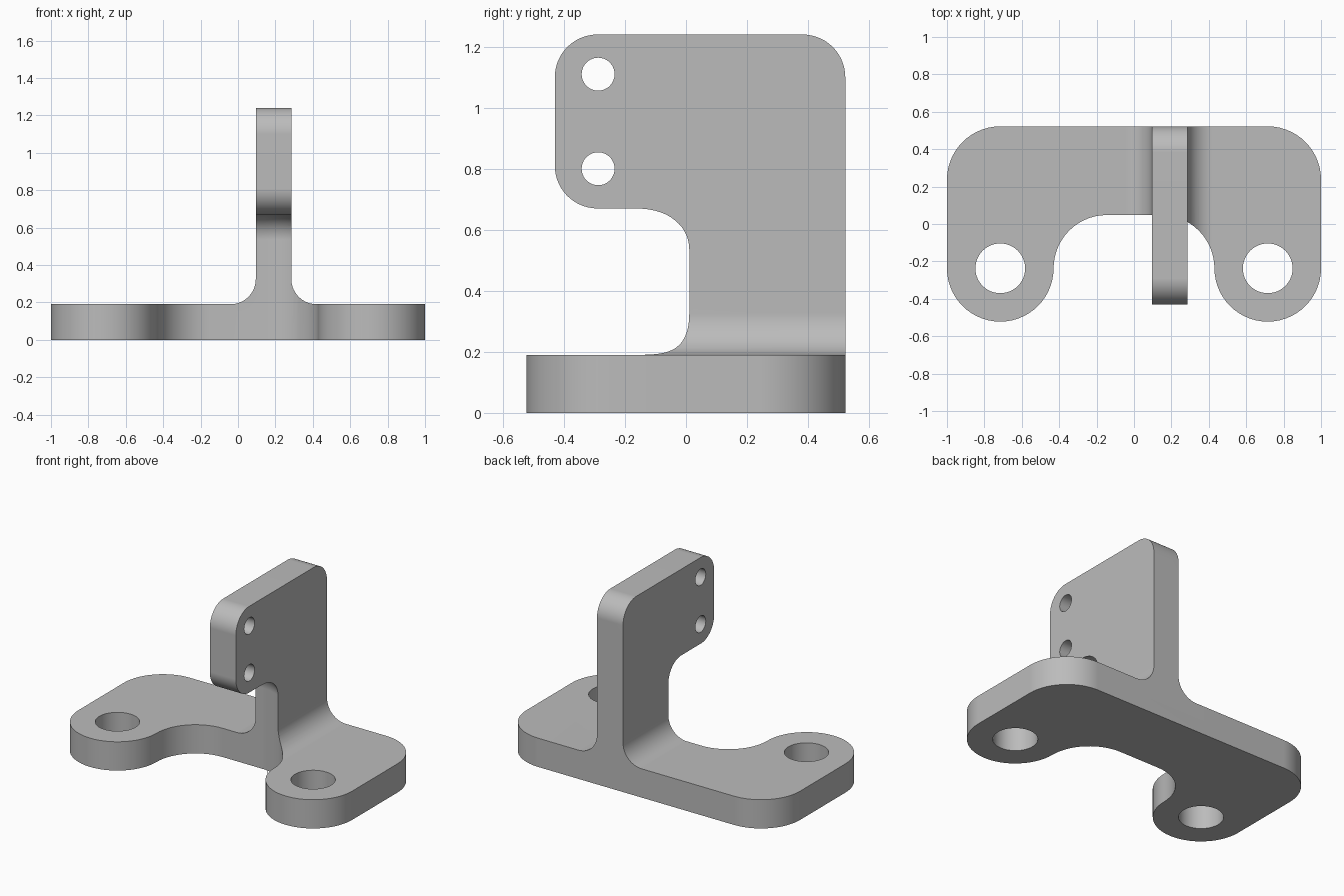
import bpy, bmesh, math

if "Cube" in bpy.data.objects:
    bpy.data.objects.remove(bpy.data.objects["Cube"])

N = 14              # segments per quarter turn
T = 0.19            # plate thickness
X0, X1 = 0.095, 0.285   # upright faces
Y = 0.522           # half depth
R = 0.285           # lobe and notch radius
LX, LY = 0.715, -0.237  # lobe centre
F = 0.135           # fillet radius


def arc(cx, cy, r, a0, a1, n=N):
    return [(cx + r * math.cos(math.radians(a0 + (a1 - a0) * i / n)),
             cy + r * math.sin(math.radians(a0 + (a1 - a0) * i / n))) for i in range(n + 1)]


def loft(name, rings):
    """Closed solid through matching rings of 3D points."""
    bm = bmesh.new()
    rows = [[bm.verts.new(p) for p in ring] for ring in rings]
    n = len(rows[0])
    for a, b in zip(rows, rows[1:]):
        for i in range(n):
            bm.faces.new((a[i], a[(i + 1) % n], b[(i + 1) % n], b[i]))
    bm.faces.new(rows[0][::-1])
    bm.faces.new(rows[-1])
    bmesh.ops.recalc_face_normals(bm, faces=bm.faces)
    me = bpy.data.meshes.new(name)
    bm.to_mesh(me)
    bm.free()
    ob = bpy.data.objects.new(name, me)
    bpy.context.collection.objects.link(ob)
    return ob


def prism(name, pts, lo, hi, axis):
    place = {'x': lambda p, h: (h, p[0], p[1]),
             'y': lambda p, h: (p[0], h, p[1]),
             'z': lambda p, h: (p[0], p[1], h)}[axis]
    return loft(name, [[place(p, h) for p in pts] for h in (lo, hi)])


def boolean(ob, tool, op):
    m = ob.modifiers.new(op, 'BOOLEAN')
    m.object, m.operation, m.solver = tool, op, 'EXACT'
    bpy.context.view_layer.objects.active = ob
    bpy.ops.object.modifier_apply(modifier=m.name)
    bpy.data.objects.remove(tool)


# Base plate: two round lobes and rounded back corners
base = (arc(LX, LY, R, 180, 360, 2 * N) + arc(1 - R, Y - R, R, 0, 90)
        + arc(R - 1, Y - R, R, 90, 180) + arc(-LX, LY, R, 180, 360, 2 * N))
bracket = prism("bracket", base, 0, T, 'z')

# Upright: T section with fillets at its foot, trimmed to a rounded side outline
section = ([(X1 + F, 0.1)] + arc(X1 + F, T + F, F, 270, 180) + [(X1, 1.4), (X0, 1.4)]
           + arc(X0 - F, T + F, F, 0, -90) + [(X0 - F, 0.1)])
upright = prism("upright", section, -0.6, Y, 'y')
C = 0.14
side = ([(-0.29, 0.0), (0.7, 0.0), (0.7, 0.9), (Y, 0.9)] + arc(Y - C, 1.24 - C, C, 0, 90)
        + arc(C - 0.43, 1.24 - C, C, 90, 180) + arc(C - 0.43, 0.67 + C, C, 180, 270))
boolean(upright, prism("side_outline", side, -1, 1, 'x'), 'INTERSECT')
boolean(bracket, upright, 'UNION')

# Front notch: one rounded cut through base and upright, with a rounded roof
NX = 1 - 2 * R - R


def notch(z, inset):
    r = R - inset
    pts = arc(NX, LY, r, 0, 90) + arc(-NX, LY, r, 90, 180) + [(-NX - r, -0.7), (NX + r, -0.7)]
    return [(x, y, z) for x, y in pts]


ROOF = 0.6705
rings = [notch(-0.1, 0)]
for i in range(N + 1):
    a = math.pi / 2 * i / N
    rings.append(notch(ROOF - F + F * math.sin(a), F * (1 - math.cos(a))))
# Keep the notch walls clear of the lobes in front of their centres
rings = [[(x, y if y > -0.6 else (LY - 0.21), z) for x, y, z in r] for r in rings]
rings = [[(x * (0.9 if y < LY - 0.2 else 1), y, z) for x, y, z in r] for r in rings]
boolean(bracket, loft("notch_cutter", rings), 'DIFFERENCE')

# Mounting holes in the lobes and in the arm
for s in (-1, 1):
    boolean(bracket, prism("lobe_hole", arc(s * LX, LY, 0.133, 0, 360, 48)[:-1], -0.1, 0.4, 'z'), 'DIFFERENCE')
for z in (0.80, 1.11):
    boolean(bracket, prism("arm_hole", arc(-0.288, z, 0.054, 0, 360, 36)[:-1], -0.1, 0.5, 'x'), 'DIFFERENCE')

# Finish: grey metal, smooth curves with sharp edges
bm = bmesh.new()
bm.from_mesh(bracket.data)
bmesh.ops.remove_doubles(bm, verts=bm.verts, dist=0.0002)
bm.to_mesh(bracket.data)
bm.free()
grey = bpy.data.materials.new("grey metal")
grey.diffuse_color = (0.5, 0.5, 0.5, 1)
grey.use_nodes = True
grey.node_tree.nodes["Principled BSDF"].inputs["Base Color"].default_value = grey.diffuse_color
bracket.data.materials.clear()
bracket.data.materials.append(grey)
bpy.ops.object.select_all(action='DESELECT')
bracket.select_set(True)
bpy.context.view_layer.objects.active = bracket
bpy.ops.object.shade_smooth_by_angle(angle=math.radians(30))
w = bracket.modifiers.new("flat_faces", 'WEIGHTED_NORMAL')
w.keep_sharp = True
